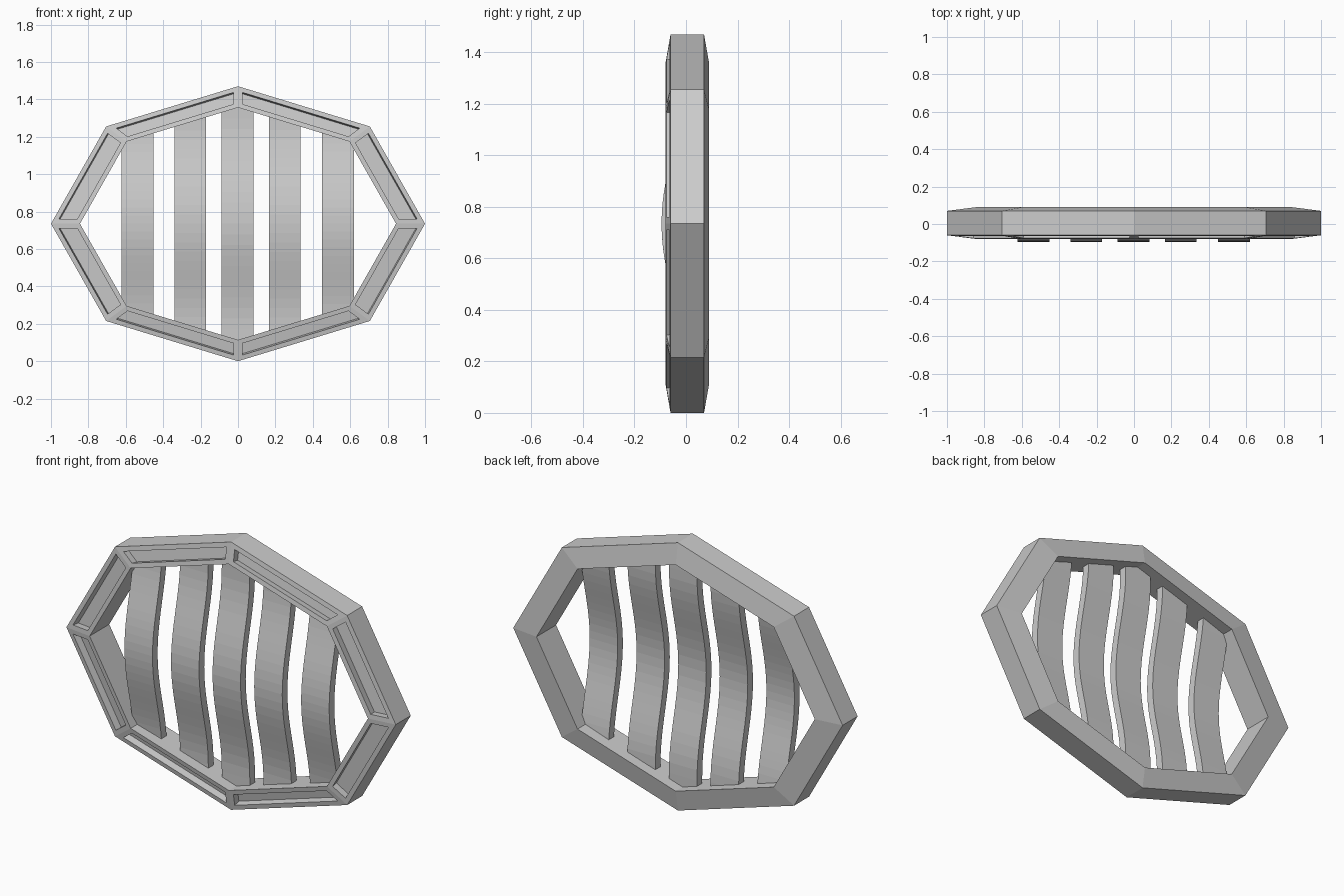
import bpy, bmesh, math

if "Cube" in bpy.data.objects:
    bpy.data.objects.remove(bpy.data.objects["Cube"], do_unlink=True)

MID = 0.735      # height of the centre
INNER = 0.845    # opening size relative to the outer rim

grey = bpy.data.materials.new("plain grey")
grey.use_nodes = True
colour = (0.6, 0.6, 0.6, 1)
grey.diffuse_color = colour
grey.node_tree.nodes["Principled BSDF"].inputs["Base Color"].default_value = colour


def finish(bm, name):
    bmesh.ops.recalc_face_normals(bm, faces=bm.faces)
    mesh = bpy.data.meshes.new(name)
    bm.to_mesh(mesh)
    bm.free()
    mesh.materials.append(grey)
    obj = bpy.data.objects.new(name, mesh)
    bpy.context.collection.objects.link(obj)
    return obj


def build_frame():
    # Eight-sided ring with a bevelled section, swept around the centre
    corners = [(1, 0), (0.705, 0.52), (0, MID), (-0.705, 0.52),
               (-1, 0), (-0.705, -0.52), (0, -MID), (0.705, -0.52)]
    section = [(1, -0.06), (1, 0.07), (INNER, 0.09), (INNER, -0.08)]
    bm = bmesh.new()
    rings = [[bm.verts.new((x * s, y, MID + z * s)) for s, y in section]
             for x, z in corners]
    front = []
    for i, a in enumerate(rings):
        b = rings[(i + 1) % len(rings)]
        for j in range(4):
            k = (j + 1) % 4
            face = bm.faces.new((a[j], a[k], b[k], b[j]))
            if j == 3:
                front.append(face)
    bmesh.ops.recalc_face_normals(bm, faces=bm.faces)
    # Recessed panel in the front of each side
    bmesh.ops.inset_individual(bm, faces=front, thickness=0.025, use_even_offset=True)
    bmesh.ops.inset_individual(bm, faces=front, thickness=0, depth=-0.04)
    return finish(bm, "frame")


def build_slat(name, x, width=0.17, thick=0.045, steps=24):
    # Upright strip that bows forward at mid height
    half = 0.677 - 0.305 * abs(x)
    bm = bmesh.new()
    loops = []
    for i in range(steps + 1):
        z = half * (2 * i / steps - 1)
        phase = min(abs(z) / 0.55, 1) * math.pi
        y = -0.015 - 0.04 * (1 + math.cos(phase))
        loops.append([bm.verts.new((x + dx * width / 2, y + dy, MID + z))
                      for dx, dy in ((-1, 0), (1, 0), (1, thick), (-1, thick))])
    for a, b in zip(loops, loops[1:]):
        for j in range(4):
            k = (j + 1) % 4
            bm.faces.new((a[j], a[k], b[k], b[j]))
    bm.faces.new(loops[0])
    bm.faces.new(loops[-1])
    return finish(bm, name)


build_frame()
for label, x in (("far_right", -0.538), ("right", -0.255), ("middle", -0.003),
                 ("left", 0.25), ("far_left", 0.535)):
    build_slat("slat_" + label, x)
